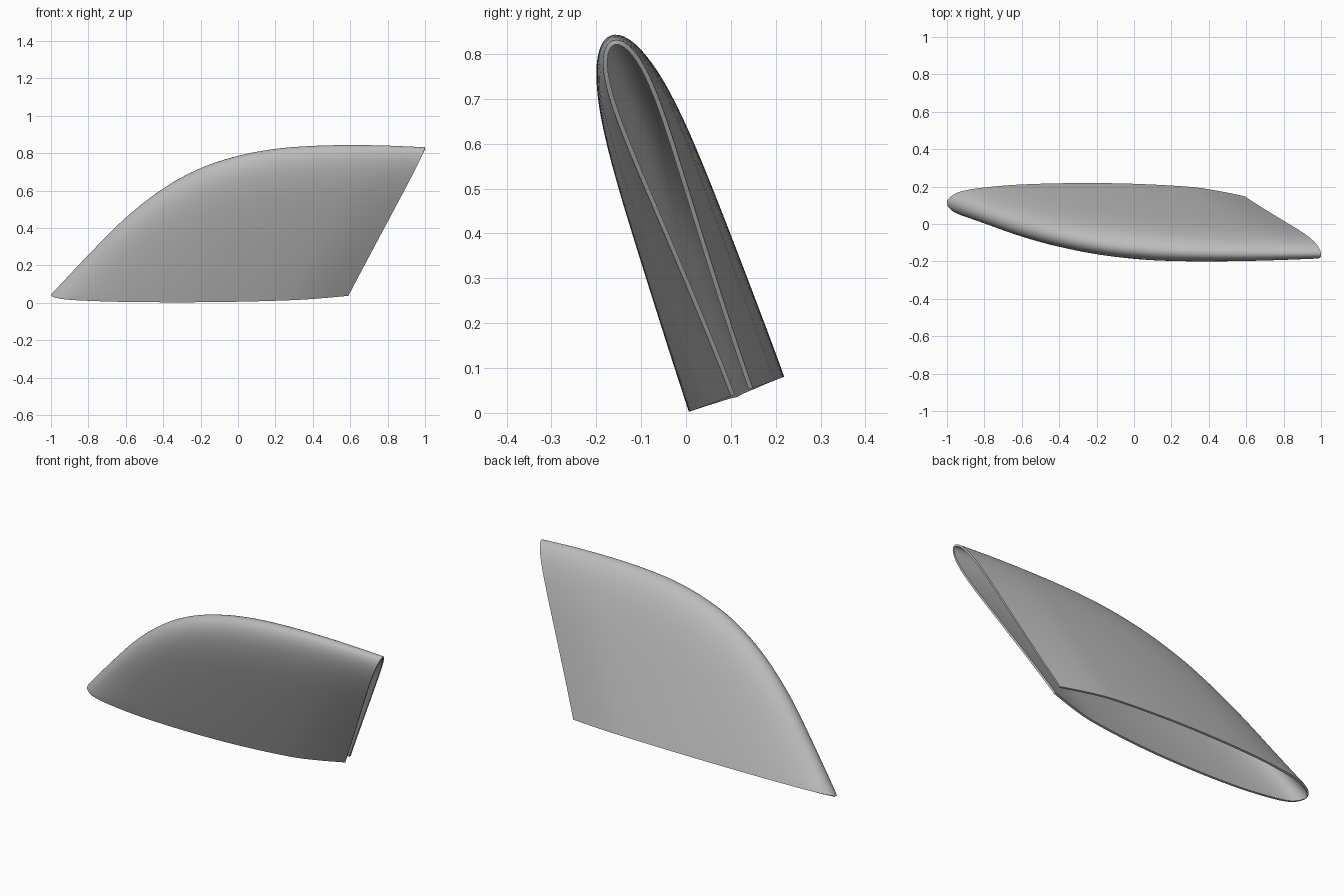
import bpy, bmesh
from mathutils import Vector

cube = bpy.data.objects.get("Cube")
if cube:
    bpy.data.objects.remove(cube)

# Leaning frame: 'across' runs through the thickness, 'rise' up the blade
ORIGIN = Vector((0, 0.1115, 0.041))
ACROSS = Vector((0, 0.939, 0.345))
RISE = Vector((0, -0.345, 0.939))

# Profiles along the shell from the pointed tip (0) to the open end (1)
BASE_HALF = [(0, 0), (.177, .057), (.25, .073), (.355, .089), (.5, .106),
             (.663, .113), (.79, .107), (.905, .085), (.954, .06), (1, .026)]
CROWN_HALF = [(0, 0), (.316, .04), (.447, .058), (.6, .077), (.74, .088), (.9, .08), (1, .069)]
HEIGHT = [(0, 0), (.1, .225), (.2, .435), (.3, .6), (.4, .715), (.5, .785),
          (.6, .825), (.7, .842), (.8, .847), (.9, .844), (1, .835)]


def smooth_curve(pts, t):
    """Cubic interpolation through (t, value) points."""
    n = len(pts)

    def slope(i):
        a, b = pts[max(i - 1, 0)], pts[min(i + 1, n - 1)]
        return (b[1] - a[1]) / (b[0] - a[0])

    i = 0
    while i < n - 2 and t > pts[i + 1][0]:
        i += 1
    (t0, a), (t1, b) = pts[i], pts[i + 1]
    d = t1 - t0
    f = (t - t0) / d
    g = 1 - f
    return (a * (1 + 2 * f) * g * g + b * f * f * (3 - 2 * f)
            + slope(i) * d * f * g * g - slope(i + 1) * d * f * f * g)


def section(u, side_steps):
    """Arched cross-section, front base over the ridge to back base."""
    s = u * u
    base, crown = smooth_curve(BASE_HALF, u), smooth_curve(CROWN_HALF, u)
    height = smooth_curve(HEIGHT, s)
    row = []
    for j in range(-side_steps, side_steps + 1):
        k = 1 - abs(j) / side_steps
        q = 1 - (1 - k) ** 2
        half = (base + (crown - base) * q ** 1.4) * max(0, 1 - q ** 8) ** 0.5
        shift = 0.014 * (s ** 3 + q * (1 - s ** 3)) * min(1, 3 * s)
        w = shift + (half if j > 0 else -half)
        x = -1 + (1.59 + 0.41 * q) * s
        row.append(ORIGIN + ACROSS * w + RISE * height * q + Vector((x, 0, 0)))
    return row


# Curved shell, open underneath and at the slanted end
STATIONS, SIDE = 56, 26
bm = bmesh.new()
grid = [[bm.verts.new(p) for p in section(i / STATIONS, SIDE)] for i in range(STATIONS + 1)]
for r0, r1 in zip(grid, grid[1:]):
    for j in range(2 * SIDE):
        bm.faces.new((r0[j], r1[j], r1[j + 1], r0[j + 1]))
bmesh.ops.remove_doubles(bm, verts=bm.verts, dist=0.0003)
mesh = bpy.data.meshes.new("cover_shell")
bm.to_mesh(mesh)
bm.free()
shell = bpy.data.objects.new("cover_shell", mesh)
bpy.context.collection.objects.link(shell)

# Wall thickness, grown inward
wall = shell.modifiers.new("wall", 'SOLIDIFY')
wall.thickness = 0.01
wall.offset = -1

# Plain grey
grey = bpy.data.materials.new("grey")
grey.use_nodes = True
colour = (0.5, 0.5, 0.5, 1)
grey.diffuse_color = colour
grey.node_tree.nodes["Principled BSDF"].inputs["Base Color"].default_value = colour
mesh.materials.append(grey)

# Smooth skin with crisp rims
bpy.context.view_layer.objects.active = shell
shell.select_set(True)
bpy.ops.object.modifier_apply(modifier="wall")
bpy.ops.object.shade_smooth_by_angle(angle=0.7)
